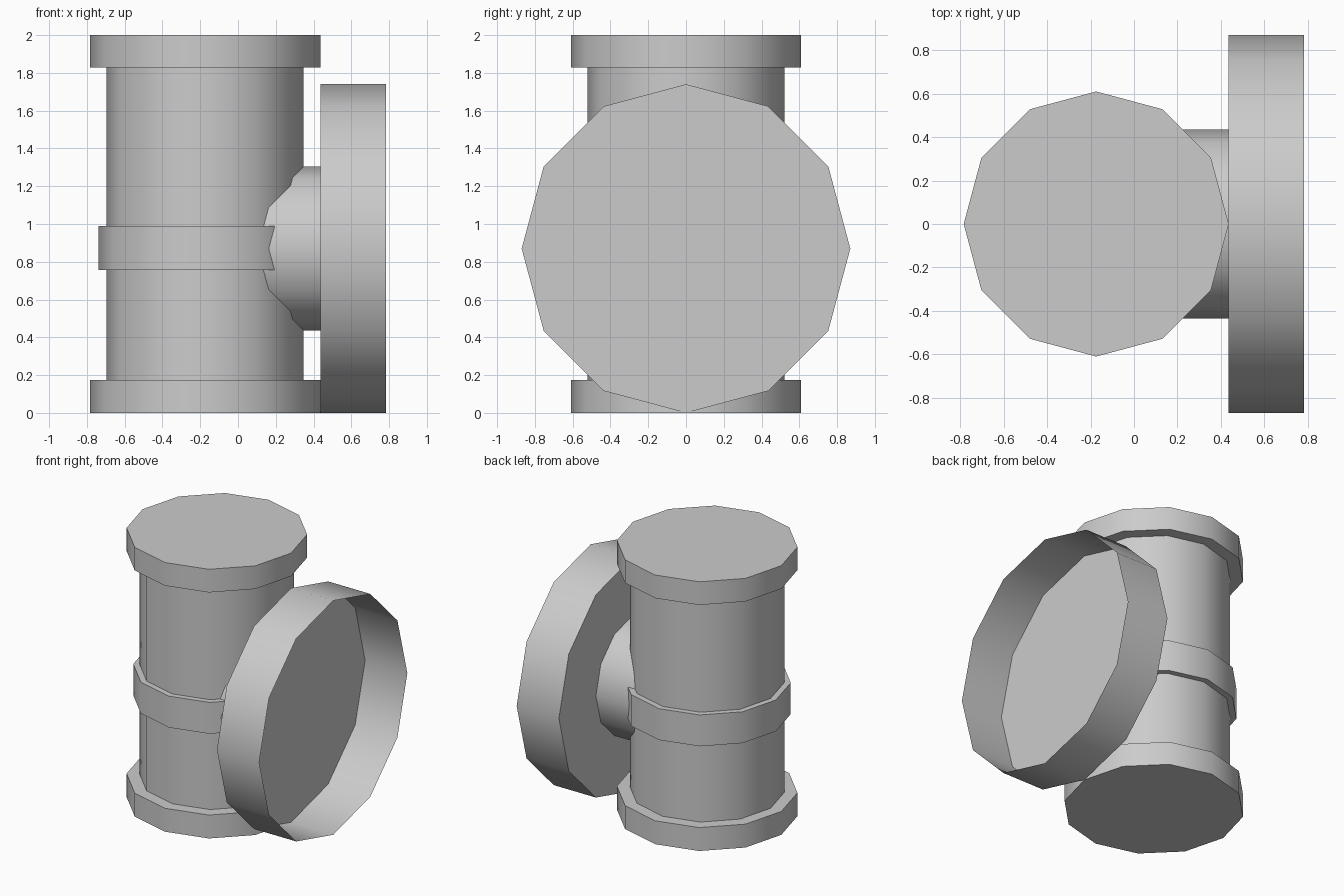
import bpy, bmesh
from math import cos, sin, pi, radians

if "Cube" in bpy.data.objects:
    bpy.data.objects.remove(bpy.data.objects["Cube"])

SIDES = 12
AXIS_X = -0.174     # centre line of the upright pipe
OUTLET_Z = 0.87     # centre line of the side outlet


def lathe(name, profile, place, cap_start=False, cap_end=False):
    """Sweep (radius, distance) points into a 12-sided shell."""
    bm = bmesh.new()
    rings = []
    for r, d in profile:
        rings.append([bm.verts.new(place(r * cos(2 * pi * i / SIDES),
                                         r * sin(2 * pi * i / SIDES), d))
                      for i in range(SIDES)])
    for a, b in zip(rings, rings[1:]):
        for i in range(SIDES):
            j = (i + 1) % SIDES
            bm.faces.new((a[i], a[j], b[j], b[i]))
    if cap_start:
        bm.faces.new(rings[0][::-1])
    if cap_end:
        bm.faces.new(rings[-1])
    mesh = bpy.data.meshes.new(name)
    bm.to_mesh(mesh)
    bm.free()
    ob = bpy.data.objects.new(name, mesh)
    bpy.context.collection.objects.link(ob)
    bpy.ops.object.select_all(action='DESELECT')
    ob.select_set(True)
    bpy.context.view_layer.objects.active = ob
    bpy.ops.object.shade_smooth_by_angle(angle=radians(40))
    return ob


def upright(a, b, d):
    return (AXIS_X + a, b, d)


def sideways(a, b, d):
    return (d, a, OUTLET_Z + b)


# Upright pipe with end flanges and a middle band
lathe("main_pipe", [(0.61, 0), (0.61, 0.174), (0.522, 0.174),
                    (0.522, 0.757), (0.565, 0.757), (0.565, 0.99),
                    (0.522, 0.99), (0.522, 1.828), (0.61, 1.828), (0.61, 2)],
      upright, True, True)

# Short neck joining the pipe to the outlet
lathe("outlet_neck", [(0.435, AXIS_X), (0.435, 0.436)], sideways)

# Wide open cup: thin rim with a floor at the neck end
lathe("outlet_cup", [(0.87, 0.436), (0.87, 0.783)], sideways, cap_start=True)
